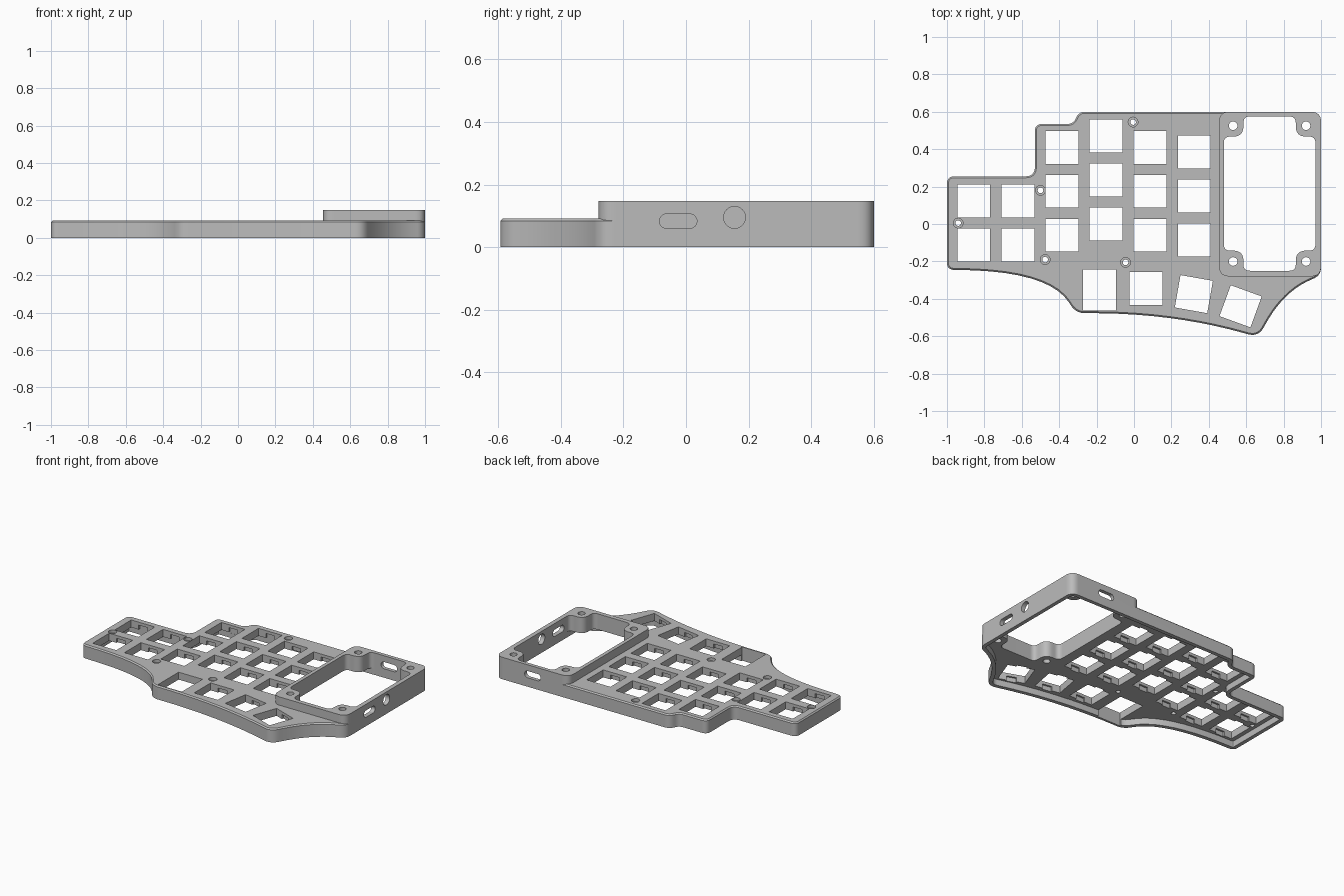
import bpy, bmesh, math
from mathutils import Vector, Matrix

if "Cube" in bpy.data.objects:
    bpy.data.objects.remove(bpy.data.objects["Cube"])

grey = bpy.data.materials.new("case_grey")
grey.use_nodes = True
colour = (0.5, 0.5, 0.5, 1)
grey.diffuse_color = colour
grey.node_tree.nodes["Principled BSDF"].inputs["Base Color"].default_value = colour

TOP, CEILING, BOX_TOP = 0.092, 0.042, 0.148


def rounded(corners, steps=10):
    """Polygon whose corners (x, y, cut_in[, cut_out]) are replaced by smooth curves."""
    pts = []
    for i, c in enumerate(corners):
        p = Vector(c[:2])
        prev = Vector(corners[i - 1][:2])
        nxt = Vector(corners[(i + 1) % len(corners)][:2])
        a = p + (prev - p).normalized() * c[2]
        b = p + (nxt - p).normalized() * c[-1]
        for k in range(steps + 1):
            t = k / steps
            pts.append(a * (1 - t) ** 2 + p * 2 * t * (1 - t) + b * t * t)
    return pts


def offset(pts, d):
    """Shift a clockwise outline inward by d."""
    out = []
    for i, p in enumerate(pts):
        t = (pts[(i + 1) % len(pts)] - pts[i - 1]).normalized()
        out.append(p + Vector((t.y, -t.x)) * d)
    return out


def square(w, h):
    return [Vector((sx * w / 2, sy * h / 2)) for sx, sy in ((-1, -1), (-1, 1), (1, 1), (1, -1))]


def stadium(w, h, n=12):
    """Slot profile; a circle when w equals h."""
    pts = []
    for side in (1, -1):
        for k in range(n + (w > h)):
            a = -math.pi / 2 + math.pi * k / n
            pts.append(Vector((side * ((w - h) / 2 + h / 2 * math.cos(a)), side * h / 2 * math.sin(a))))
    return pts


def prism(bm, pts, z0, z1, matrix=Matrix(), chamfer=0):
    """Extrude a profile, optionally closing it with a chamfered top edge."""
    levels = [(pts, z0), (pts, z1 - chamfer)]
    if chamfer:
        levels.append((offset(pts, chamfer), z1))
    rings = [[bm.verts.new(matrix @ Vector((p[0], p[1], z))) for p in ring] for ring, z in levels]
    bm.faces.new(rings[0])
    bm.faces.new(rings[-1])
    for low, high in zip(rings, rings[1:]):
        for i in range(len(pts)):
            bm.faces.new((low[i - 1], low[i], high[i], high[i - 1]))
    bmesh.ops.recalc_face_normals(bm, faces=bm.faces)


def make(name, bm):
    mesh = bpy.data.meshes.new(name)
    bm.to_mesh(mesh)
    bm.free()
    mesh.materials.append(grey)
    obj = bpy.data.objects.new(name, mesh)
    bpy.context.collection.objects.link(obj)
    return obj


def combine(target, tool, operation):
    mod = target.modifiers.new(tool.name, 'BOOLEAN')
    mod.operation, mod.solver, mod.object = operation, 'EXACT', tool
    bpy.context.view_layer.objects.active = target
    bpy.ops.object.modifier_apply(modifier=mod.name)
    bpy.data.objects.remove(tool)


def cut(name, prisms):
    bm = bmesh.new()
    for p in prisms:
        prism(bm, *p)
    combine(case, make(name, bm), 'DIFFERENCE')


def at(x, y, turn=0):
    return Matrix.Translation((x, y, 0)) @ Matrix.Rotation(math.radians(turn), 4, 'Z')


# Main shell outline, clockwise from the front corner of the outer keys
outline = rounded([
    (-1, -0.245, 0.04), (-1, 0.255, 0.04), (-0.53, 0.255, 0.05), (-0.53, 0.535, 0.04),
    (-0.325, 0.535, 0.03), (-0.295, 0.6, 0.035), (1, 0.6, 0.055), (1, -0.275, 0.045),
    (0.80, -0.36, 0.16, 0.20), (0.665, -0.605, 0.06), (0.2, -0.475, 0.4, 0.44),
    (-0.31, -0.477, 0.05), (-0.46, -0.25, 0.2, 0.48)])
bm = bmesh.new()
prism(bm, outline, 0, TOP, Matrix(), 0.008)
case = make("keyboard_case", bm)

# Hollow underside
cut("cavity", [(offset(outline, 0.026), -0.1, CEILING)])

# Raised controller box
bm = bmesh.new()
prism(bm, rounded([(0.455, -0.28, 0.055), (0.455, 0.6, 0.055), (1, 0.6, 0.055), (1, -0.28, 0.055)]),
      CEILING + 0.01, BOX_TOP)
combine(case, make("controller_box", bm), 'UNION')

# Box opening, leaving a screw boss in each corner
cx, cy, hx, hy, bx, by = 0.725, 0.1625, 0.245, 0.4125, 0.14, 0.305
notched = []
for sx, sy in ((-1, -1), (-1, 1), (1, 1), (1, -1)):
    trio = [(hx, by, 0.035), (bx, by, 0.055), (bx, hy, 0.035)]
    if sx * sy > 0:
        trio.reverse()
    notched += [(cx + sx * x, cy + sy * y, r) for x, y, r in trio]
cut("box_opening", [(rounded(notched), -0.1, 0.3)])

# Key openings by column, then the thumb cluster
columns = [(-0.857, 0.123, 2), (-0.62, 0.123, 2), (-0.385, 0.41, 3),
           (-0.15, 0.47, 3), (0.086, 0.41, 3), (0.322, 0.385, 3)]
keys = [at(x, y - 0.235 * row) for x, y, count in columns for row in range(count)]
keys += [at(0.064, -0.345), at(0.32, -0.375, -10), at(0.57, -0.44, -20)]
cut("key_openings", [(square(0.176, 0.176), -0.1, 0.3, m) for m in keys]
    + [(square(0.178, 0.22), -0.1, 0.3, at(-0.185, -0.352))])

# Clip recesses hidden under the top skin of each key opening
cut("clip_recesses", [(square(0.065, 0.2), CEILING - 0.01, TOP - 0.02, m) for m in keys])

# Screw holes and their countersinks
screws = [(-0.94, 0.005), (-0.5, 0.18), (-0.005, 0.545), (-0.475, -0.19), (-0.045, -0.205)]
bosses = [(cx + sx * 0.195, cy + sy * 0.363) for sx in (-1, 1) for sy in (-1, 1)]
cut("screw_holes", [(stadium(0.03, 0.03), -0.1, 0.3, at(*p)) for p in screws]
    + [(stadium(0.046, 0.046), -0.1, 0.3, at(*p)) for p in bosses])
cut("screw_seats", [(stadium(0.052, 0.052), TOP - 0.02, 0.3, at(*p)) for p in screws])

# Side ports: slot and round button on the side, slot at the back
side = Matrix(((0, 0, 1, 0), (1, 0, 0, 0), (0, 1, 0, 0), (0, 0, 0, 1)))
back = Matrix(((1, 0, 0, 0), (0, 0, 1, 0), (0, 1, 0, 0), (0, 0, 0, 1)))
cut("side_ports", [
    (stadium(0.12, 0.046), 0.92, 1.1, Matrix.Translation((0, -0.025, 0.083)) @ side),
    (stadium(0.07, 0.07), 0.92, 1.1, Matrix.Translation((0, 0.155, 0.095)) @ side),
    (stadium(0.12, 0.046), 0.54, 0.7, Matrix.Translation((cx, 0, 0.083)) @ back)])

# Smooth rounded walls while the large faces stay flat
bpy.ops.object.select_all(action='DESELECT')
case.select_set(True)
bpy.context.view_layer.objects.active = case
bpy.ops.object.shade_smooth_by_angle(angle=math.radians(30))
flatten = case.modifiers.new("flat_faces", 'WEIGHTED_NORMAL')
flatten.keep_sharp = True
